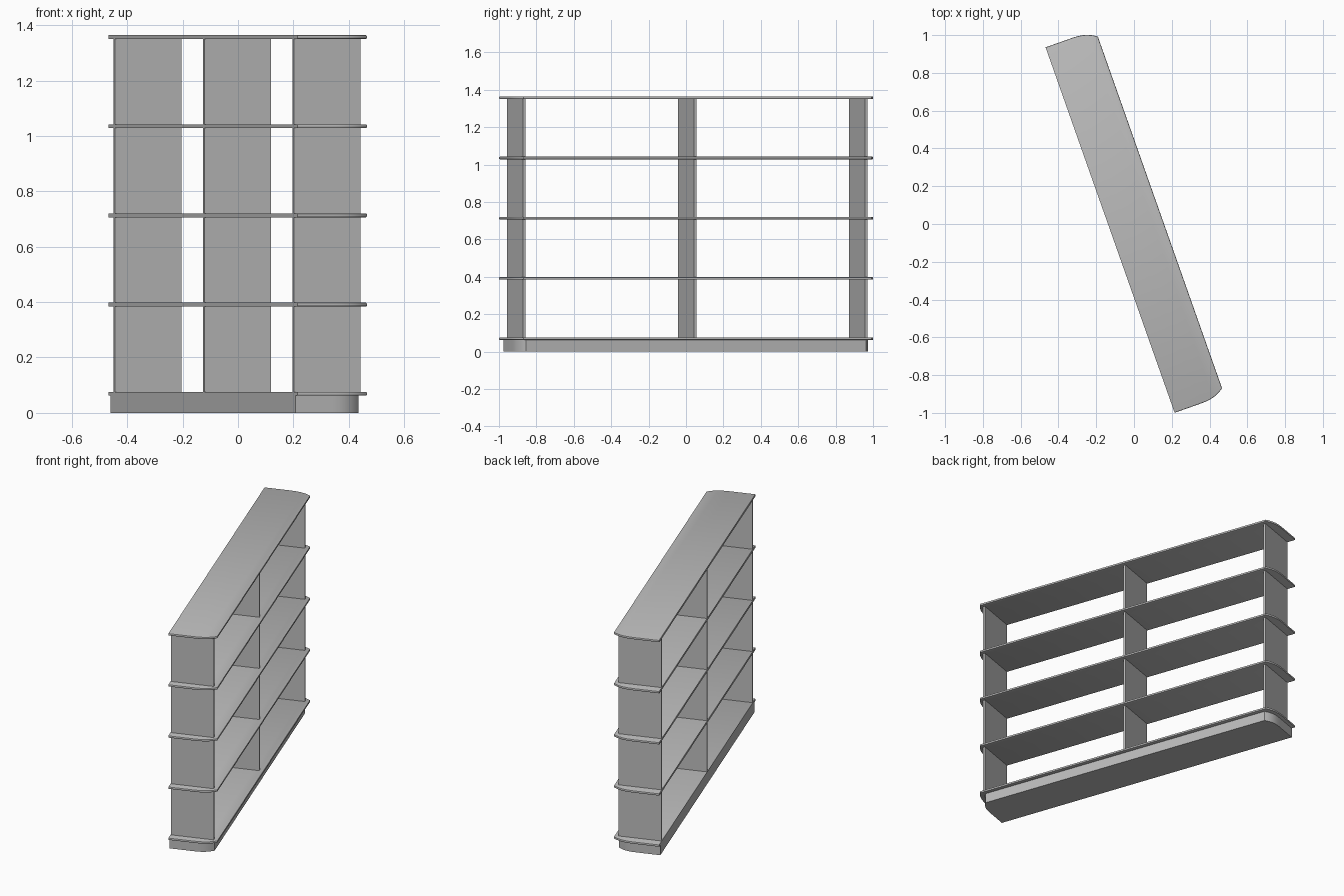
import bpy
import bmesh
import math
from mathutils import Matrix

cube = bpy.data.objects.get("Cube")
if cube:
    bpy.data.objects.remove(cube, do_unlink=True)

grey = bpy.data.materials.new("plain grey")
grey.use_nodes = True
colour = (0.5, 0.5, 0.5, 1)
grey.diffuse_color = colour
grey.node_tree.nodes["Principled BSDF"].inputs["Base Color"].default_value = colour

# Unit frame: local x runs along the shelves, local y from straight edge to bowed edge
TURN = Matrix.Rotation(math.radians(19.45 - 90), 4, "Z") @ Matrix.Translation((-0.012, 0, 0))
STRAIGHT, BOWED = -0.13, 0.15
HALF = 1.026
SLAB = 0.014
BASE_TOP = 0.076
SPACING = 0.322


def outline(inset):
    """Long board with a straight edge and ends that curve in towards the other edge."""
    steps = 10
    end = [(HALF - inset, STRAIGHT)]
    for i in range(steps + 1):
        t = i / steps
        end.append((HALF - inset - 0.039 * t ** 3, t * (BOWED - inset)))
    return end + [(-x, y) for x, y in reversed(end)]


def make_object(name, bm):
    bmesh.ops.recalc_face_normals(bm, faces=bm.faces)
    mesh = bpy.data.meshes.new(name)
    bm.to_mesh(mesh)
    bm.free()
    mesh.materials.append(grey)
    obj = bpy.data.objects.new(name, mesh)
    obj.matrix_world = TURN
    bpy.context.collection.objects.link(obj)
    bpy.ops.object.select_all(action="DESELECT")
    obj.select_set(True)
    bpy.context.view_layer.objects.active = obj
    bpy.ops.object.shade_smooth_by_angle(angle=math.radians(35))


def board(name, inset, bottom, top, rounded):
    bm = bmesh.new()
    face = bm.faces.new([bm.verts.new((x, y, bottom)) for x, y in outline(inset)])
    new = bmesh.ops.extrude_face_region(bm, geom=[face])["geom"]
    moved = [v for v in new if isinstance(v, bmesh.types.BMVert)]
    bmesh.ops.translate(bm, verts=moved, vec=(0, 0, top - bottom))
    if rounded:
        # Round the rim along the ends and the bowed edge only
        rim = [e for e in bm.edges
               if abs(e.verts[0].co.z - e.verts[1].co.z) < 0.001
               and max(v.co.y for v in e.verts) > STRAIGHT + 0.001]
        bmesh.ops.bevel(bm, geom=rim, offset=0.005, segments=2, profile=0.5,
                        affect="EDGES", clamp_overlap=True)
    make_object(name, bm)


def upright(name, x):
    bm = bmesh.new()
    low, high = BASE_TOP - SLAB / 2, BASE_TOP + 4 * SPACING - SLAB / 2
    bmesh.ops.create_cube(bm, size=1)
    bmesh.ops.scale(bm, verts=bm.verts, vec=(0.0145, 0.255, high - low))
    bmesh.ops.translate(bm, verts=bm.verts, vec=(x, -0.001, (low + high) / 2))
    make_object(name, bm)


# Plinth
board("plinth", 0.024, 0, BASE_TOP - SLAB, False)

# Five shelves
for i in range(5):
    top = BASE_TOP + i * SPACING
    board(f"shelf_{i + 1}", 0, top - SLAB, top, True)

# Three uprights
for name, x in (("back_upright", -0.965), ("middle_upright", 0.004), ("front_upright", 0.974)):
    upright(name, x)
